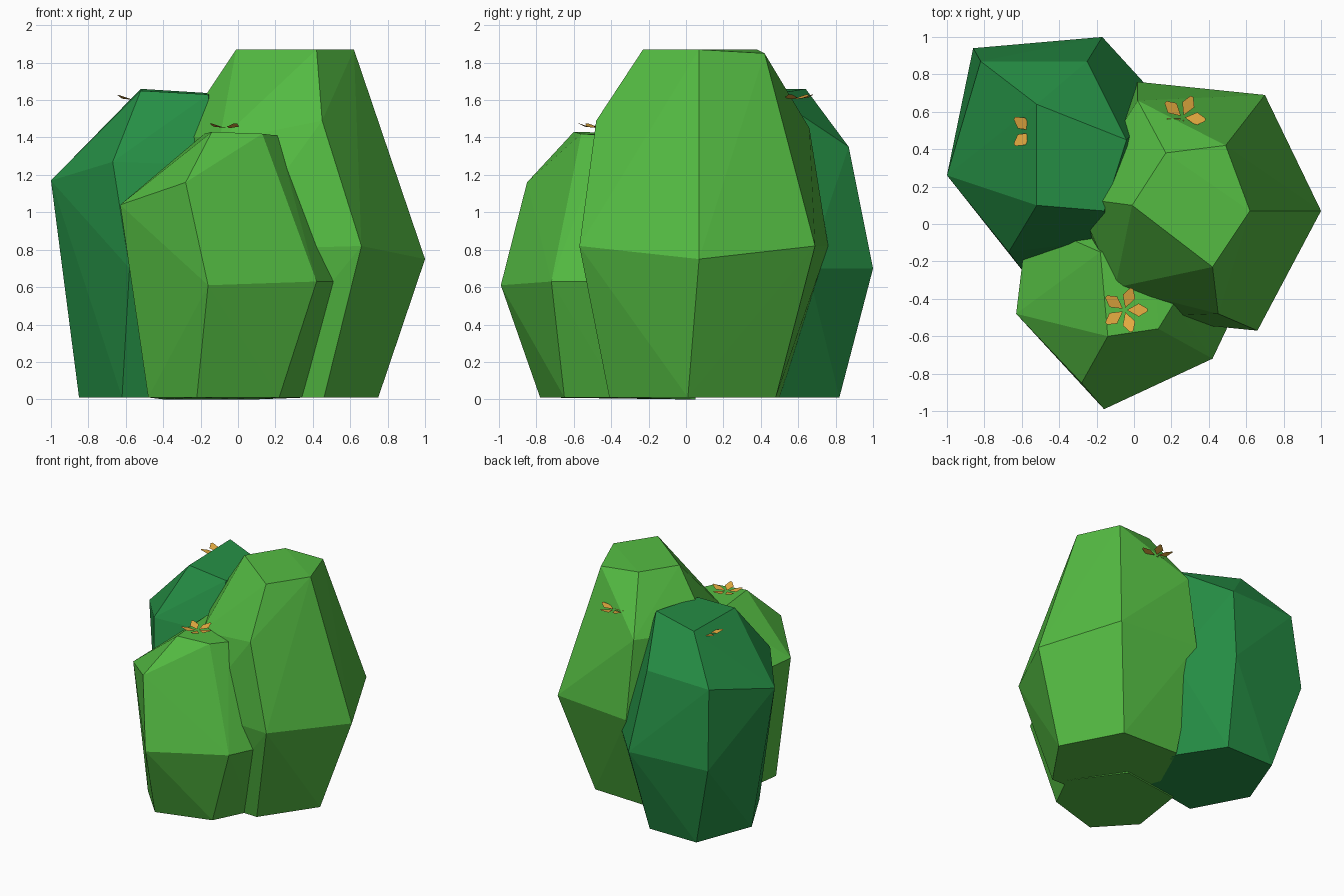
import bpy, bmesh, math
from mathutils import Vector


def material(name, rgb):
    m = bpy.data.materials.new(name)
    m.diffuse_color = (*rgb, 1)
    return m


LIGHT = material("light_green", (0.089, 0.50, 0.055))
DARK = material("dark_green", (0.019, 0.275, 0.060))
GOLD = material("gold", (0.80, 0.42, 0.053))


def add_object(name, bm, mat):
    mesh = bpy.data.meshes.new(name)
    bm.to_mesh(mesh)
    bm.free()
    mesh.materials.append(mat)
    ob = bpy.data.objects.new(name, mesh)
    bpy.context.collection.objects.link(ob)
    return ob


def bush(name, mat, *rings):
    """Faceted boulder-shaped bush: convex hull of a few corner rings."""
    bm = bmesh.new()
    for ring in rings:
        for p in ring:
            bm.verts.new(p)
    out = bmesh.ops.convex_hull(bm, input=bm.verts[:])
    loose = [v for v in bm.verts if not v.link_faces]
    bmesh.ops.delete(bm, geom=loose, context='VERTS')
    bmesh.ops.recalc_face_normals(bm, faces=bm.faces[:])
    return add_object(name, bm, mat)


def flower(name, centre, turn):
    """Five upturned petals around a centre."""
    bm = bmesh.new()
    profile = [(0.012, 0, 0), (0.075, -0.035, 0.008), (0.122, -0.008, 0.026),
               (0.122, 0.008, 0.026), (0.075, 0.035, 0.008)]
    for i in range(5):
        a = math.radians(turn + 72 * i)
        c, s = math.cos(a), math.sin(a)
        bm.faces.new([bm.verts.new(Vector(centre) + Vector((r * c - w * s, r * s + w * c, z)))
                      for r, w, z in profile])
    return add_object(name, bm, GOLD)


# tall bush on the right
bush("tall_bush", LIGHT,
     [(0.75, 0.01, 0.01), (0.5, 0.48, 0.01), (0.0, 0.5, 0.01),
      (-0.18, 0.1, 0.01), (0.0, -0.4, 0.01), (0.46, -0.41, 0.01)],
     [(1.0, 0.07, 0.75), (0.70, 0.69, 0.82), (0.02, 0.76, 0.82),
      (-0.36, 0.12, 0.8), (-0.05, -0.5, 0.8), (0.66, -0.57, 0.82)],
     [(0.02, 0.66, 1.45), (-0.31, 0.14, 1.42), (-0.10, -0.34, 1.38), (0.45, -0.48, 1.49)],
     [(0.62, 0.07, 1.87), (0.49, 0.42, 1.85), (0.17, 0.38, 1.87),
      (-0.01, 0.10, 1.87), (0.42, -0.23, 1.87)])

# dark bush at the back left
bush("back_bush", DARK,
     [(-0.85, 0.35, 0.01), (-0.67, 0.82, 0.01), (-0.24, 0.82, 0.01),
      (0.0, 0.45, 0.01), (-0.15, 0.0, 0.01), (-0.62, -0.08, 0.01)],
     [(-0.86, 0.94, 0.70), (-0.17, 1.0, 0.70), (0.15, 0.65, 0.70),
      (0.02, -0.15, 0.7), (-0.58, -0.27, 0.70)],
     [(-1.0, 0.26, 1.17), (-0.82, 0.87, 1.34), (-0.25, 0.87, 1.35),
      (-0.67, -0.15, 1.27), (-0.12, -0.08, 1.25)],
     [(-0.52, 0.64, 1.66), (-0.04, 0.45, 1.63), (-0.52, 0.10, 1.65), (-0.16, 0.07, 1.63)])

# short bush at the front
bush("front_bush", LIGHT,
     [(-0.48, -0.5, 0.01), (-0.22, -0.78, 0.01), (0.22, -0.65, 0.01),
      (0.37, -0.35, 0.01), (0.1, 0.05, 0.0), (-0.4, -0.02, 0.0)],
     [(-0.16, -0.99, 0.61), (0.42, -0.72, 0.63), (0.51, -0.53, 0.63),
      (0.25, 0.05, 0.65), (-0.45, 0.05, 0.65)],
     [(-0.63, -0.48, 1.04), (-0.28, -0.85, 1.16), (-0.57, 0.02, 1.04)],
     [(-0.14, -0.60, 1.43), (0.13, -0.56, 1.42), (0.21, -0.43, 1.41),
      (0.1, -0.1, 1.41), (-0.18, -0.15, 1.42)])

# blossoms resting on the bushes
flower("front_blossom", (-0.05, -0.46, 1.45), 0)
flower("tall_bush_blossom", (0.26, 0.57, 1.605), -6)
flower("back_blossom", (-0.54, 0.495, 1.60), 0)
